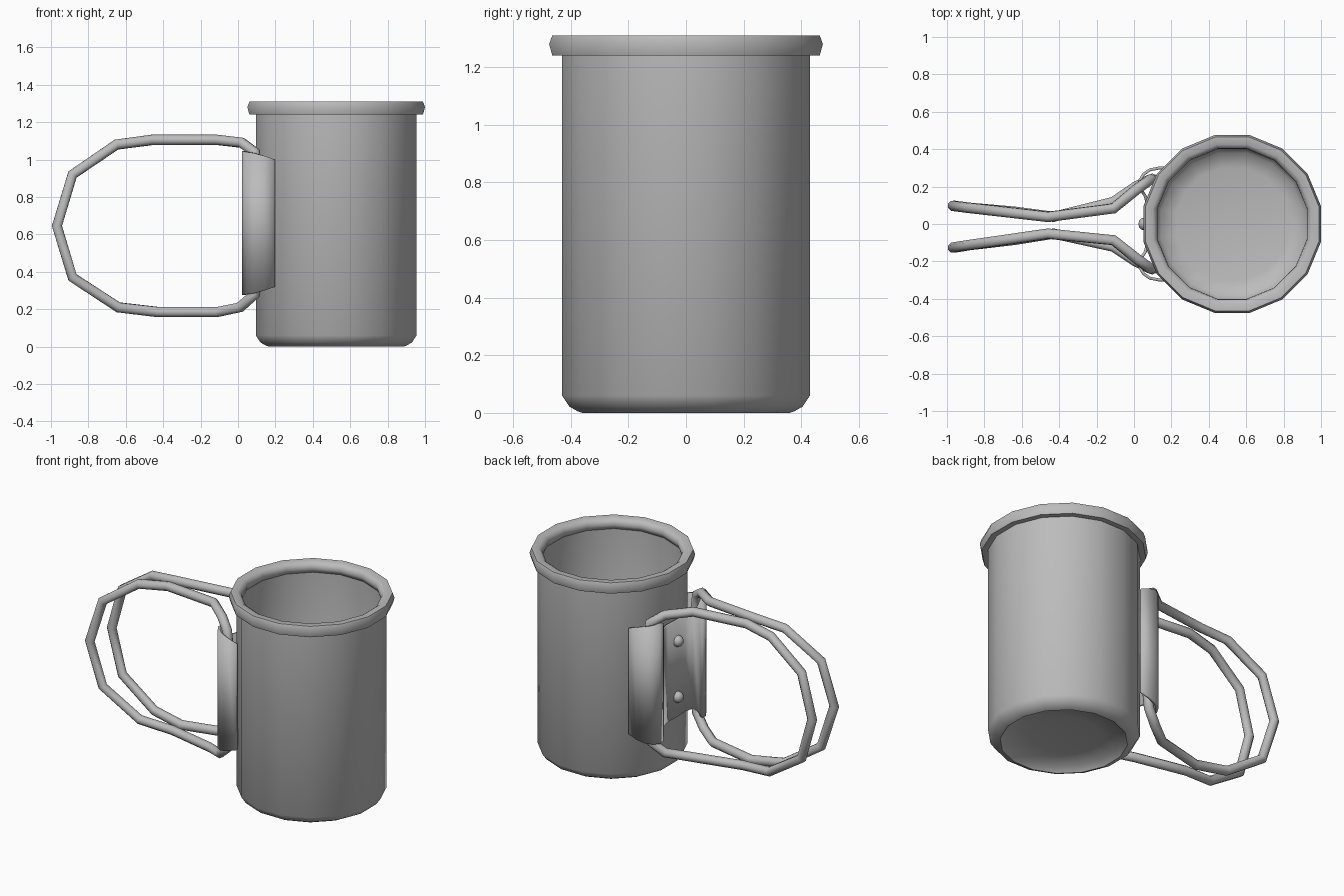
import bpy, bmesh, math
from mathutils import Vector

cube = bpy.data.objects.get("Cube")
if cube:
    bpy.data.objects.remove(cube, do_unlink=True)

CX = 0.525           # cup axis
SIDES = 16

steel = bpy.data.materials.new("brushed grey metal")
steel.use_nodes = True
GREY = (0.5, 0.5, 0.5, 1)
steel.diffuse_color = GREY
steel.node_tree.nodes["Principled BSDF"].inputs["Base Color"].default_value = GREY


def finish(obj, angle=60):
    """Assign the metal and shade smoothly, keeping sharp edges."""
    obj.data.materials.clear()
    obj.data.materials.append(steel)
    bpy.ops.object.select_all(action="DESELECT")
    obj.select_set(True)
    bpy.context.view_layer.objects.active = obj
    bpy.ops.object.shade_smooth_by_angle(angle=math.radians(angle))
    return obj


def mesh_object(name, bm):
    bmesh.ops.recalc_face_normals(bm, faces=bm.faces)
    mesh = bpy.data.meshes.new(name)
    bm.to_mesh(mesh)
    bm.free()
    obj = bpy.data.objects.new(name, mesh)
    bpy.context.collection.objects.link(obj)
    return obj


def lathe(name, profile, closed=False):
    """Spin a profile (flat radius, height) round the cup axis."""
    bm = bmesh.new()
    grow = 1 / math.cos(math.pi / SIDES)
    rings = []
    for r, z in profile:
        if r == 0:
            rings.append([bm.verts.new((CX, 0, z))] * SIDES)
            continue
        ring = []
        for i in range(SIDES):
            a = 2 * math.pi * (i + 0.5) / SIDES
            ring.append(bm.verts.new((CX + r * grow * math.cos(a), r * grow * math.sin(a), z)))
        rings.append(ring)
    pairs = list(zip(rings, rings[1:]))
    if closed:
        pairs.append((rings[-1], rings[0]))
    for a, b in pairs:
        for i in range(SIDES):
            j = (i + 1) % SIDES
            bm.faces.new(dict.fromkeys((a[i], a[j], b[j], b[i])))
    return finish(mesh_object(name, bm))


# Cup wall with dished underside, floor and inner wall
lathe("cup_body", [
    (0, 0.05), (0.2, 0.045), (0.33, 0.03), (0.36, 0.0), (0.375, 0.005), (0.405, 0.022),
    (0.43, 0.06), (0.43, 1.26), (0.41, 1.26), (0.41, 0.14), (0.38, 0.09), (0.3, 0.07), (0, 0.07)])

# Rolled lip
lathe("cup_rim", [
    (0.425, 1.24), (0.464, 1.24), (0.475, 1.28), (0.464, 1.31),
    (0.425, 1.31), (0.405, 1.295), (0.4, 1.27), (0.408, 1.245)], closed=True)

# Folding wire handles: x, z, spread from the middle
WIRE = [
    (0.10, 0.95, 0.24), (0.09, 1.04, 0.24), (0.02, 1.09, 0.19), (-0.11, 1.105, 0.085),
    (-0.46, 1.105, 0.045), (-0.65, 1.08, 0.07), (-0.885, 0.92, 0.10), (-0.968, 0.645, 0.112),
    (-0.885, 0.37, 0.10), (-0.64, 0.21, 0.075), (-0.43, 0.185, 0.045), (-0.11, 0.185, 0.12),
    (0.01, 0.21, 0.2), (0.09, 0.28, 0.24), (0.10, 0.37, 0.24)]
for name, side in (("back_handle_wire", 1), ("front_handle_wire", -1)):
    curve = bpy.data.curves.new(name, "CURVE")
    curve.dimensions = "3D"
    curve.bevel_depth = 0.029
    curve.bevel_resolution = 2
    spline = curve.splines.new("POLY")
    spline.points.add(len(WIRE) - 1)
    for p, (x, z, spread) in zip(spline.points, WIRE):
        p.co = (x, side * spread + 0.015 * min(x, 0), z, 1)
    spline.use_cyclic_u = True
    obj = bpy.data.objects.new(name, curve)
    bpy.context.collection.objects.link(obj)
    bpy.ops.object.select_all(action="DESELECT")
    obj.select_set(True)
    bpy.context.view_layer.objects.active = obj
    bpy.ops.object.convert(target="MESH")
    finish(bpy.context.object)

# Hinge plate: x, y, half height; both ends fold round the wires
MID = 0.66
HALF = [
    (0.07, 0.0, 0.31), (0.075, 0.09, 0.31), (0.06, 0.15, 0.31), (0.04, 0.18, 0.34),
    (0.03, 0.2, 0.38), (0.03, 0.23, 0.385), (0.05, 0.265, 0.38), (0.085, 0.29, 0.375),
    (0.14, 0.3, 0.36), (0.198, 0.295, 0.34)]
plan = [(x, -y, h) for x, y, h in reversed(HALF[1:])] + HALF
bm = bmesh.new()
columns = [[bm.verts.new((x, y, MID + h * t)) for t in (-1, 1)] for x, y, h in plan]
for a, b in zip(columns, columns[1:]):
    bm.faces.new((a[0], b[0], b[1], a[1]))
plate = mesh_object("hinge_plate", bm)
solid = plate.modifiers.new("thickness", "SOLIDIFY")
solid.thickness = 0.016
solid.offset = 0
finish(plate, 50)

# Domed rivets
for name, z in (("upper_rivet", 0.84), ("lower_rivet", 0.48)):
    bm = bmesh.new()
    bmesh.ops.create_uvsphere(bm, u_segments=12, v_segments=8, radius=0.035)
    rivet = mesh_object(name, bm)
    rivet.location = Vector((0.058, 0, z))
    finish(rivet)
